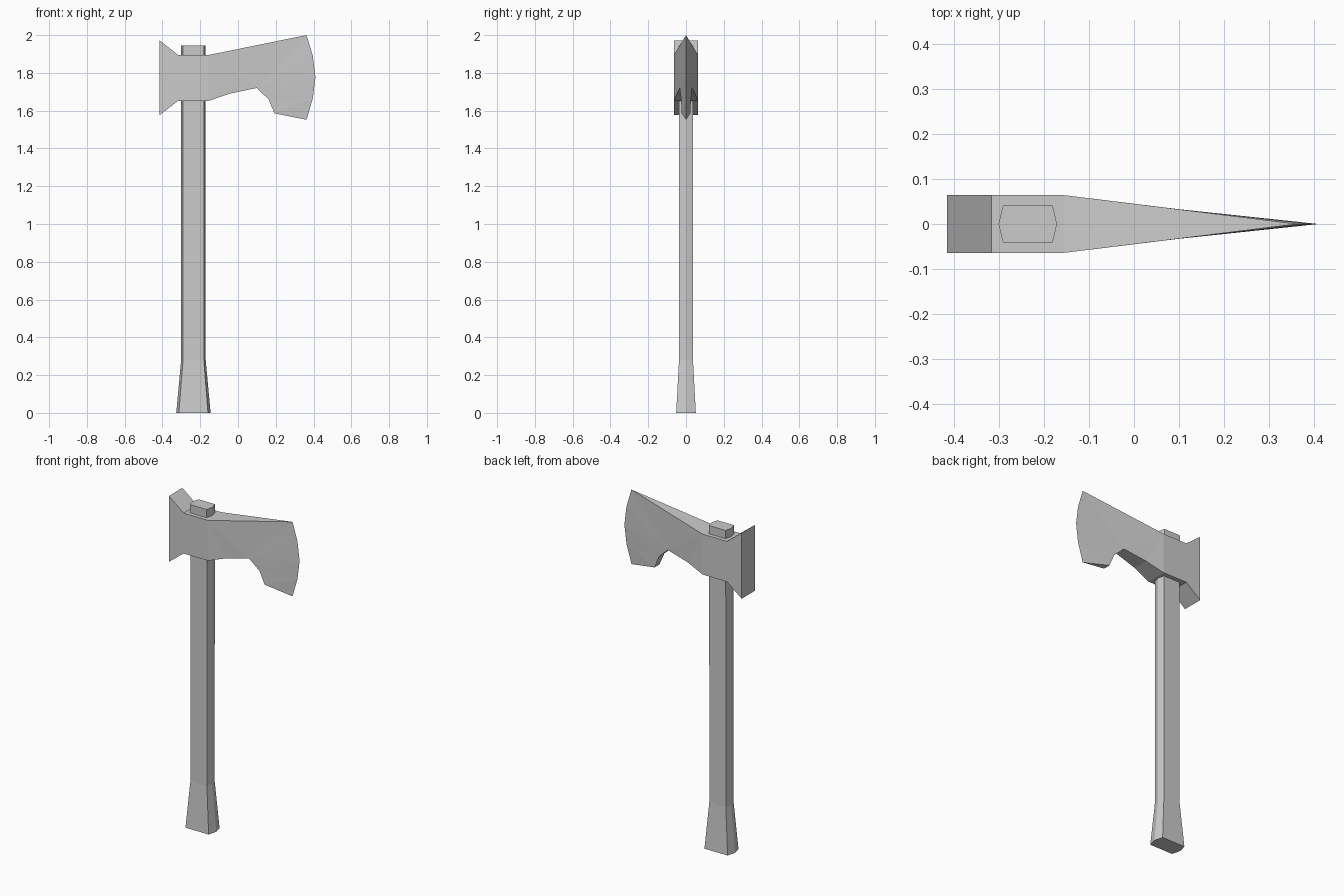
import bpy, bmesh

if "Cube" in bpy.data.objects:
    bpy.data.objects.remove(bpy.data.objects["Cube"])


def finish(name, bm):
    bmesh.ops.recalc_face_normals(bm, faces=bm.faces[:])
    mesh = bpy.data.meshes.new(name)
    bm.to_mesh(mesh)
    bm.free()
    obj = bpy.data.objects.new(name, mesh)
    bpy.context.collection.objects.link(obj)
    return obj


# Handle: six-sided section lofted from the flared foot to the tip
CX = -0.236
bm = bmesh.new()
rings = []
# z, half width at the ridge, half width at the flats, half depth
for z, ridge, flat, depth in [(0, 0.091, 0.077, 0.052), (0.28, 0.065, 0.055, 0.037),
                              (1.75, 0.065, 0.055, 0.038), (1.945, 0.065, 0.055, 0.041)]:
    section = [(-ridge, 0), (-flat, -depth), (flat, -depth),
               (ridge, 0), (flat, depth), (-flat, depth)]
    rings.append([bm.verts.new((CX + x, y, z)) for x, y in section])
for a, b in zip(rings, rings[1:]):
    for i in range(6):
        j = (i + 1) % 6
        bm.faces.new((a[i], a[j], b[j], b[i]))
bm.faces.new(rings[0])
bm.faces.new(rings[-1])
finish("handle", bm)

# Axe head outline as (x, z, half thickness), thickness 0 on the cutting edge
T = 0.064
outline = [
    (-0.155, 1.895, T), (0.363, 2.0, 0), (0.396, 1.89, 0), (0.41, 1.777, 0),
    (0.396, 1.665, 0), (0.363, 1.552, 0), (0.193, 1.586, 0.023),
    (0.162, 1.66, 0.026), (0.098, 1.72, 0.033), (-0.045, 1.69, 0.048),
    (-0.155, 1.652, T), (-0.317, 1.652, T), (-0.415, 1.576, T),
    (-0.415, 1.972, T), (-0.317, 1.895, T)]
n = len(outline)
bm = bmesh.new()
front = [bm.verts.new((x, -t, z)) for x, z, t in outline]
back = [bm.verts.new((x, t, z)) if t else v for (x, z, t), v in zip(outline, front)]

# Side faces: flared poll, eye block, blade split into clean strips
patches = [(11, 12, 13, 14), (0, 10, 11, 14), (0, 9, 10), (0, 8, 9), (0, 1, 8),
           (1, 2, 8), (2, 3, 8), (3, 7, 8), (3, 4, 7), (4, 6, 7), (4, 5, 6)]
for side in (front, back):
    for p in patches:
        bm.faces.new([side[i] for i in p])

# Rim joining both sides, except along the cutting edge
for i in range(n):
    j = (i + 1) % n
    rim = list(dict.fromkeys((front[i], front[j], back[j], back[i])))
    if len(rim) > 2:
        bm.faces.new(rim)
finish("axe_head", bm)
